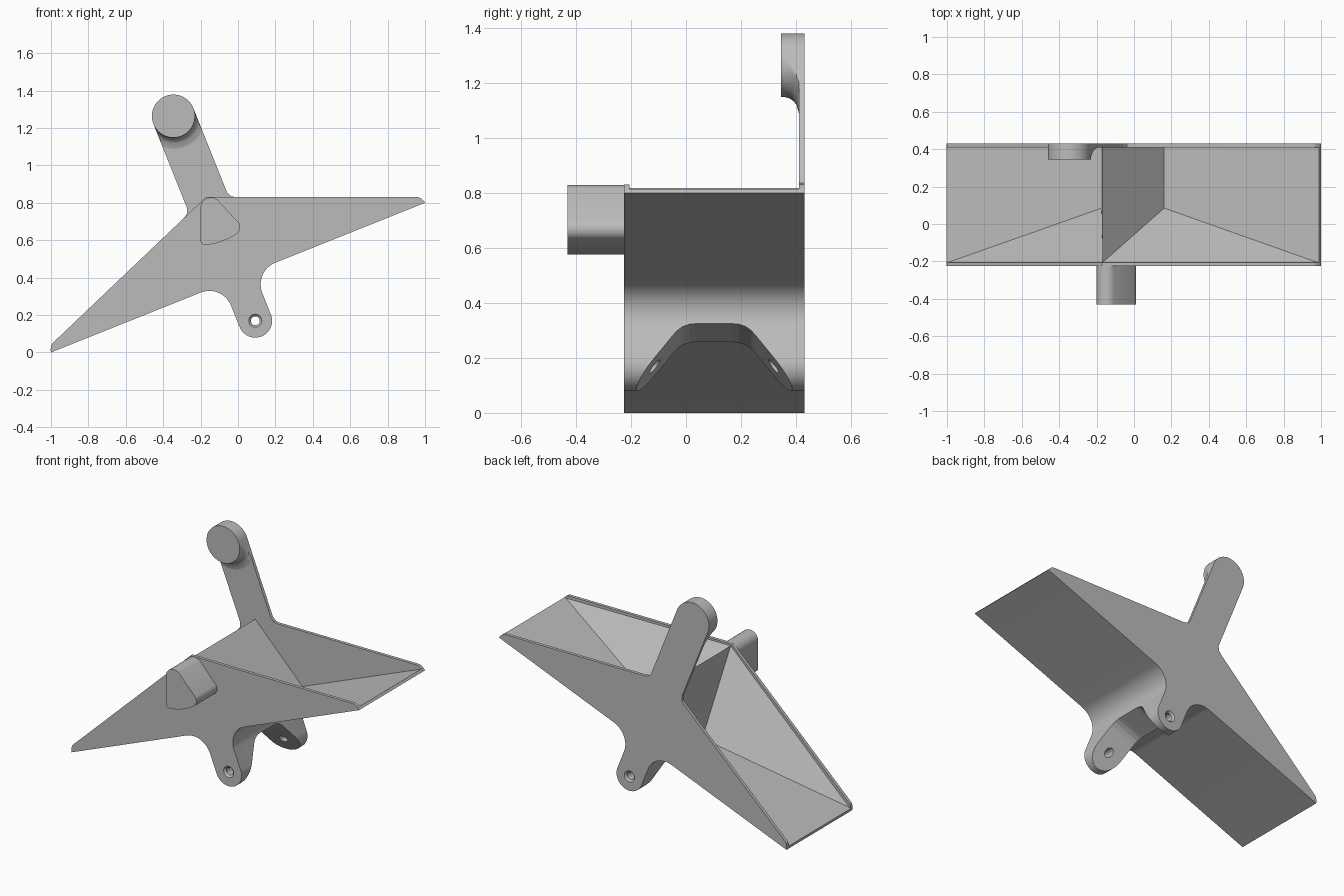
import bpy, bmesh
from math import cos, sin, radians, atan2, sqrt

if "Cube" in bpy.data.objects:
    bpy.data.objects.remove(bpy.data.objects["Cube"])

grey = bpy.data.materials.new("plain grey")
grey.use_nodes = True
colour = (0.5, 0.5, 0.5, 1)
grey.diffuse_color = colour
grey.node_tree.nodes["Principled BSDF"].inputs["Base Color"].default_value = colour

# The bucket is drawn level (u along the floor, v up) and then tilted
TILT = atan2(0.4, 1)
FRONT, BACK, WALL = -0.225, 0.43, 0.02
MID = (FRONT + BACK) / 2


def tilt(u, y, v):
    return (u * cos(TILT) - v * sin(TILT), y, 0.4 + u * sin(TILT) + v * cos(TILT))


def finish(bm, name):
    bmesh.ops.recalc_face_normals(bm, faces=bm.faces)
    mesh = bpy.data.meshes.new(name)
    bm.to_mesh(mesh)
    bm.free()
    mesh.materials.append(grey)
    ob = bpy.data.objects.new(name, mesh)
    bpy.context.collection.objects.link(ob)
    return ob


def loft(name, rings, place=tilt):
    bm = bmesh.new()
    loops = [[bm.verts.new(place(*p)) for p in ring] for ring in rings]
    n = len(loops[0])
    for a, b in zip(loops, loops[1:]):
        for i in range(n):
            j = (i + 1) % n
            bm.faces.new((a[i], a[j], b[j], b[i]))
    bm.faces.new(loops[0])
    bm.faces.new(loops[-1])
    return finish(bm, name)


def prism(name, outline, y0, y1, place=tilt):
    return loft(name, [[(u, y, v) for u, v in outline] for y in (y0, y1)], place)


def arc(cu, cv, r, start, end, n=12):
    angles = [radians(start + (end - start) * i / n) for i in range(n + 1)]
    return [(cu + r * cos(a), cv + r * sin(a)) for a in angles]


def mirrored(half):
    return half + [(-u, v) for u, v in reversed(half[1:-1])]


def cut(ob, cutter):
    mod = ob.modifiers.new("cut", "BOOLEAN")
    mod.operation, mod.solver, mod.object = "DIFFERENCE", "EXACT", cutter
    cutter.hide_render = True
    cutter.hide_set(True)


# Shared half outlines: pivot lug with its fillet, wall tip, raised arm
PIVOT, ARM_TOP, ARM_R = -0.2485, 0.93, 0.115
lug = arc(0, PIVOT, 0.09, -90, 0) + arc(0.215, -0.125, 0.125, 180, 90)
tip = [(1.077, 0), (1.074, 0.012), (1.067, 0.027), (1.055, 0.041)]
arm = [(0.15, 0.403), (0.126, 0.418), (0.115, 0.445)] + arc(0, ARM_TOP, ARM_R, 0, 90, 16)

# Side walls, and the floor with divider and lug between them
front_wall = prism("front_wall", mirrored(lug + tip + [(0, 0.463)]), FRONT, FRONT + WALL)
back_wall = prism("back_wall_and_arm", mirrored(lug + tip + arm), BACK - WALL, BACK)
core = prism("floor_and_divider",
             mirrored(lug + [(1.077, 0), (1.072, 0.016), (0.18, 0.016), (0, 0.45)]),
             FRONT + WALL, BACK - WALL)

# Sloping fillers in the front corners of both trays
for side, name in ((1, "left_tray_slope"), (-1, "right_tray_slope")):
    bm = bmesh.new()
    y = FRONT + WALL
    for u, py, v in ((0, y, 0.45), (0.18, 0.085, 0.016), (1.062, y, 0.018), (0.18, y, 0.014)):
        bm.verts.new(tilt(side * u, py, v))
    bmesh.ops.convex_hull(bm, input=bm.verts)
    finish(bm, name)

# Rounded trapezoid opening that splits the lug into two ears
half = [(0.33, -0.4), (0.285, -0.34), (0.15, -0.163), (0.135, -0.145),
        (0.115, -0.129), (0.09, -0.12), (0.07, -0.118)]
opening = [(MID + w, v) for w, v in half] + [(MID - w, v) for w, v in reversed(half)]
gap = loft("lug_gap_cutter", [[(u, y, v) for y, v in opening] for u in (-0.3, 0.3)])
cut(core, gap)

# Pivot hole, countersunk at both outer faces
hole = loft("pivot_hole_cutter", [
    [(u, y, v) for u, v in arc(0, PIVOT, r, 0, 348.75, 31)]
    for y, r in ((FRONT - 0.005, 0.04), (FRONT + 0.011, 0.024),
                 (BACK - 0.011, 0.024), (BACK + 0.005, 0.04))])
for part in (front_wall, back_wall, core):
    cut(part, hole)

# Round boss on the arm, flaring into the arm below it
BOSS_FRONT, FLARE = 0.345, 0.06
rings = []
for i in range(-1, 9):
    depth = FLARE * max(i, 0) / 8
    flare = FLARE - sqrt(FLARE ** 2 - depth ** 2)
    ring = []
    for k in range(64):
        a = radians(360 * k / 64)
        r = ARM_R + (flare if sin(a) < 0 else 0)
        ring.append((max(-ARM_R, min(ARM_R, r * cos(a))),
                     BOSS_FRONT + (0 if i < 0 else 0.005 + depth), ARM_TOP + r * sin(a)))
    rings.append(ring)
loft("arm_boss", rings)

# Rounded triangular peg on the front
peg = (arc(-0.145, 0.772, 0.056, 180, 50) + arc(-0.03, 0.668, 0.042, 42, -50, 8)
       + [(-0.05, 0.608), (-0.1, 0.588), (-0.15, 0.577)]
       + arc(-0.176, 0.6, 0.025, -80, -180, 6))
prism("front_peg", peg, -0.43, FRONT, lambda x, y, z: (x, y, z))

# Smooth the curved parts, keeping real edges crisp
bpy.ops.object.select_all(action="DESELECT")
for ob in bpy.context.scene.objects:
    if ob.type == "MESH" and not ob.hide_render:
        ob.select_set(True)
        bpy.context.view_layer.objects.active = ob
bpy.ops.object.shade_smooth_by_angle(angle=radians(25))
